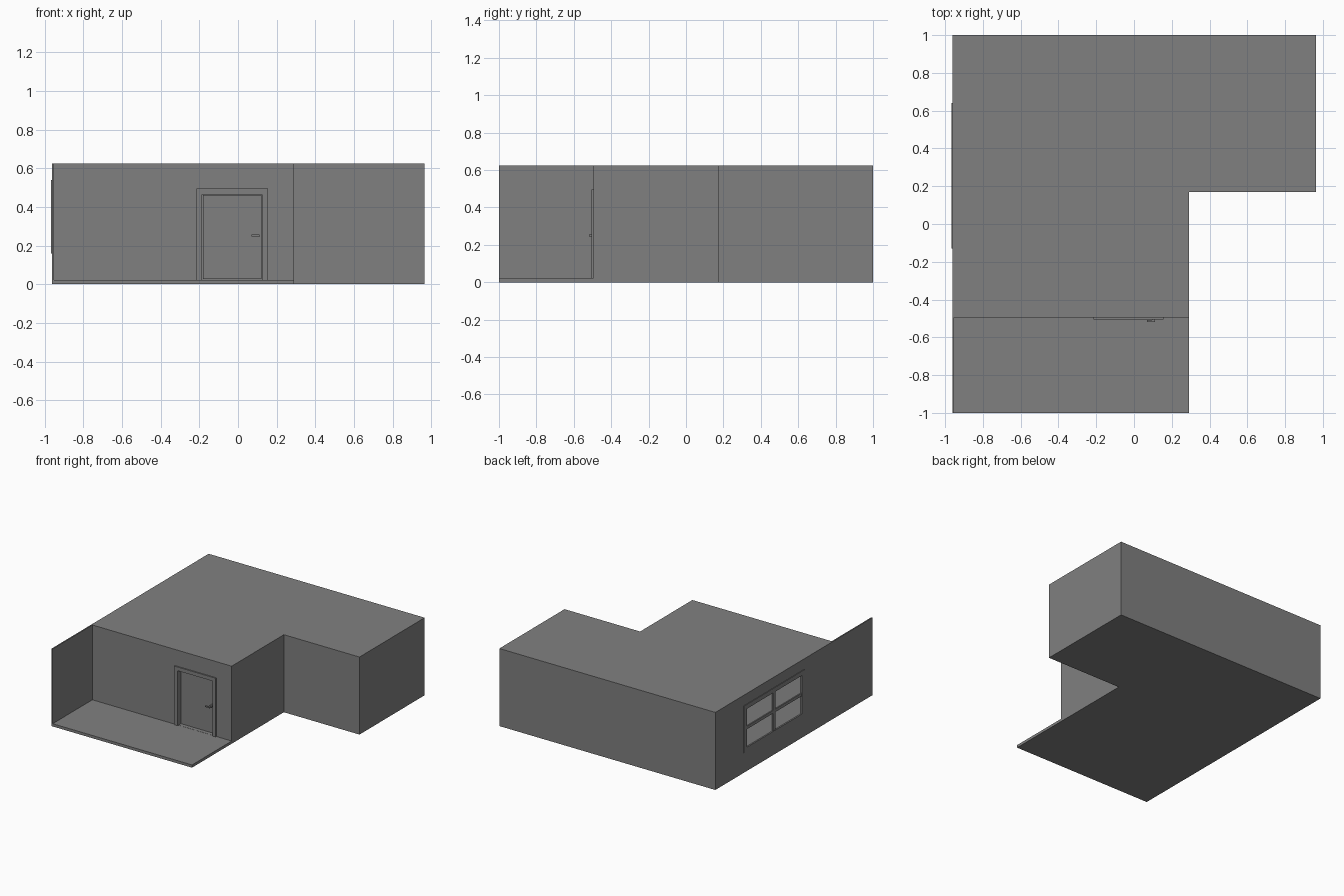
import bpy, bmesh

if "Cube" in bpy.data.objects:
    bpy.data.objects.remove(bpy.data.objects["Cube"])


def material(name, v):
    m = bpy.data.materials.new(name)
    m.diffuse_color = (v, v, v, 1)
    m.use_nodes = True
    m.node_tree.nodes["Principled BSDF"].inputs["Base Color"].default_value = m.diffuse_color
    return m


GREY = material("wall grey", 0.216)
GLASS = material("pale glass", 0.68)


def prism(name, pts, z0, z1, mat=GREY):
    """Extrude a plan outline from z0 up to z1."""
    bm = bmesh.new()
    face = bm.faces.new([bm.verts.new((x, y, z0)) for x, y in pts])
    top = bmesh.ops.extrude_face_region(bm, geom=[face])["geom"]
    bmesh.ops.translate(bm, vec=(0, 0, z1 - z0),
                        verts=[g for g in top if isinstance(g, bmesh.types.BMVert)])
    bmesh.ops.recalc_face_normals(bm, faces=bm.faces[:])
    me = bpy.data.meshes.new(name)
    bm.to_mesh(me)
    bm.free()
    me.materials.append(mat)
    ob = bpy.data.objects.new(name, me)
    bpy.context.collection.objects.link(ob)
    return ob


def box(name, x0, x1, y0, y1, z0, z1, mat=GREY):
    return prism(name, [(x0, y0), (x1, y0), (x1, y1), (x0, y1)], z0, z1, mat)


def cut(target, cutter):
    mod = target.modifiers.new(cutter.name, "BOOLEAN")
    mod.operation = "DIFFERENCE"
    mod.solver = "EXACT"
    mod.object = cutter
    cutter.hide_render = True
    cutter.hide_viewport = True


L, R, NX, NY, FY, H = -0.962, 0.964, 0.29, 0.17, -0.495, 0.625

# L-shaped house block
house = prism("house_block", [(L, FY), (NX, FY), (NX, NY), (R, NY), (R, 1), (L, 1)], 0, H)

# open porch: floor slab and thin side wall
box("porch_floor", L + 0.01, NX, -1, FY, 0, 0.022)
box("porch_side_wall", L, L + 0.01, -1, FY, 0, H)

# door recess, leaf, surround and lever handle
cut(house, box("door_cutter", -0.185, 0.125, FY - 0.1, FY + 0.035, 0.023, 0.465))
box("door_leaf", -0.181, 0.121, FY + 0.025, FY + 0.04, 0.027, 0.462)
box("door_trim_left", -0.215, -0.185, FY - 0.01, FY + 0.001, 0.022, 0.495)
box("door_trim_right", 0.125, 0.155, FY - 0.01, FY + 0.001, 0.022, 0.495)
box("door_trim_top", -0.185, 0.125, FY - 0.01, FY + 0.001, 0.465, 0.495)
box("handle_stem", 0.096, 0.110, FY - 0.022, FY + 0.026, 0.244, 0.258)
box("handle_lever", 0.070, 0.110, FY - 0.024, FY - 0.014, 0.246, 0.256)

# window: recess, glass, frame and crossing bars
Y0, Y1, Z0, Z1, W = -0.13, 0.64, 0.16, 0.54, 0.035
cut(house, box("window_cutter", L - 0.1, L + 0.012,
               Y0 + W, Y1 - W, Z0 + W, Z1 - W))
box("window_glass", L + 0.006, L + 0.013, Y0 + W, Y1 - W, Z0 + W, Z1 - W, GLASS)
XO, XI = L - 0.005, L + 0.001
for tag, y in (("front", Y0), ("back", Y1 - W)):
    box("window_frame_" + tag, XO, XI, y, y + W, Z0, Z1)
for tag, z in (("bottom", Z0), ("top", Z1 - W)):
    box("window_frame_" + tag, XO, XI, Y0 + W, Y1 - W, z, z + W)
cy, cz = (Y0 + Y1) / 2, (Z0 + Z1) / 2
box("window_bar_upright", L - 0.002, L + 0.008, cy - 0.015, cy + 0.015, Z0 + W, Z1 - W)
for tag, a, b in (("front", Y0 + W, cy - 0.015), ("back", cy + 0.015, Y1 - W)):
    box("window_bar_cross_" + tag, L - 0.002, L + 0.008, a, b, cz - 0.012, cz + 0.012)
